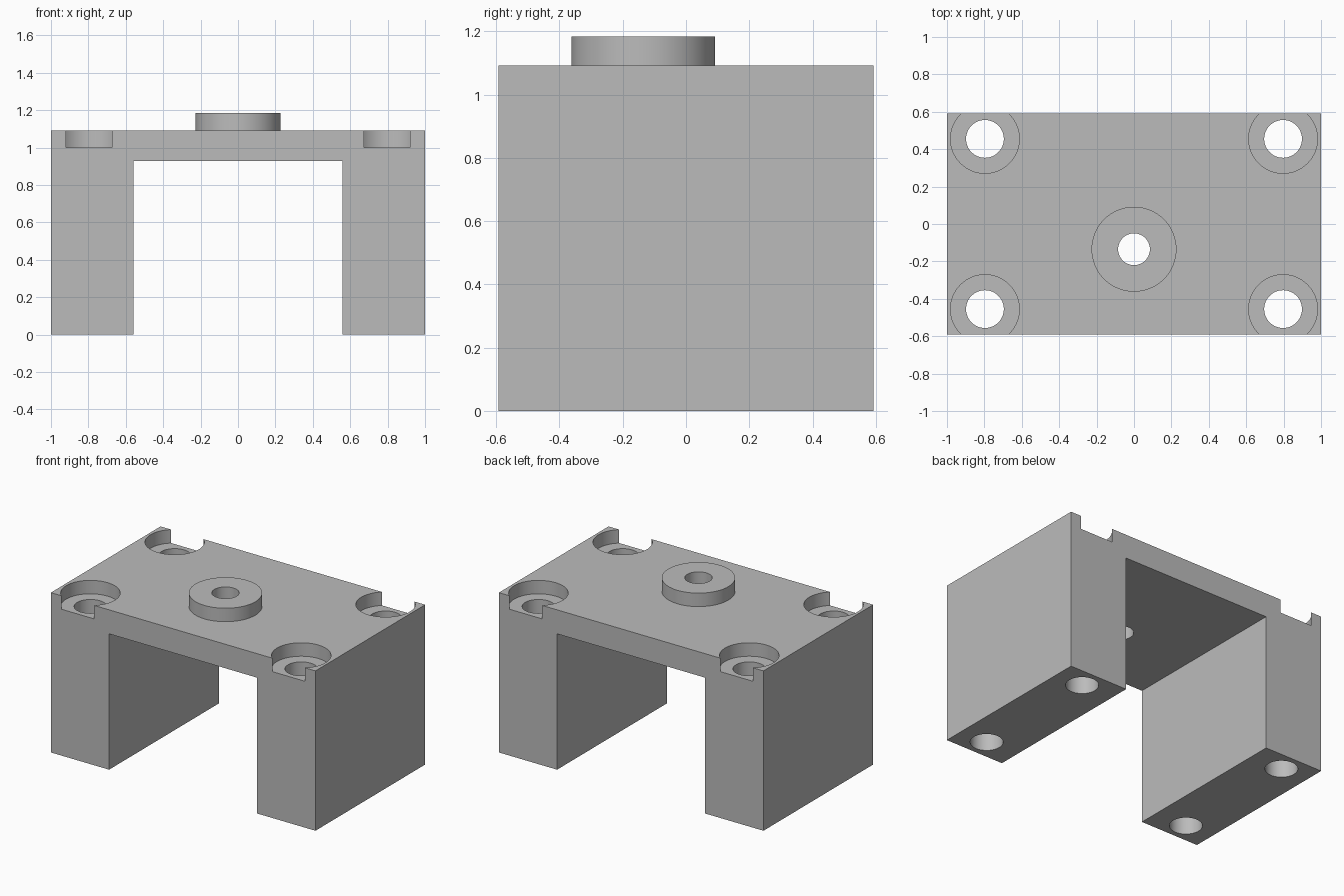
import bpy
import bmesh
import math

cube = bpy.data.objects.get("Cube")
if cube:
    bpy.data.objects.remove(cube, do_unlink=True)

HALF_DEPTH = 0.592
TOP, UNDERSIDE, BORE_FLOOR, BOSS_TOP = 1.092, 0.928, 1.0, 1.184
INNER_X = 0.56
BOLT_X, BOLT_Y = 0.797, 0.455
BOSS_Y = -0.135

grey = bpy.data.materials.new("plain grey")
grey.use_nodes = True
colour = (0.5, 0.5, 0.5, 1)
grey.diffuse_color = colour
grey.node_tree.nodes["Principled BSDF"].inputs["Base Color"].default_value = colour


def cylinder(name, x, y, radius, bottom, top):
    bpy.ops.mesh.primitive_cylinder_add(
        vertices=64, radius=radius, depth=top - bottom,
        location=(x, y, (bottom + top) / 2))
    obj = bpy.context.object
    obj.name = name
    obj.data.materials.append(grey)
    return obj


def combine(target, tool, operation):
    bpy.context.view_layer.objects.active = target
    mod = target.modifiers.new(tool.name, 'BOOLEAN')
    mod.operation = operation
    mod.solver = 'EXACT'
    mod.object = tool
    bpy.ops.object.modifier_apply(modifier=mod.name)
    bpy.data.objects.remove(tool, do_unlink=True)


# Bridge body: an arch profile extruded front to back
profile = [(-1, 0), (-INNER_X, 0), (-INNER_X, UNDERSIDE), (INNER_X, UNDERSIDE),
           (INNER_X, 0), (1, 0), (1, TOP), (-1, TOP)]
bm = bmesh.new()
front = bm.faces.new([bm.verts.new((x, -HALF_DEPTH, z)) for x, z in profile])
extruded = bmesh.ops.extrude_face_region(bm, geom=[front])["geom"]
bmesh.ops.translate(bm, vec=(0, 2 * HALF_DEPTH, 0),
                    verts=[v for v in extruded if isinstance(v, bmesh.types.BMVert)])
bmesh.ops.recalc_face_normals(bm, faces=bm.faces)
mesh = bpy.data.meshes.new("bridge_bracket")
bm.to_mesh(mesh)
bm.free()
mesh.materials.append(grey)
bracket = bpy.data.objects.new("bridge_bracket", mesh)
bpy.context.collection.objects.link(bracket)

# Raised boss with a through hole
combine(bracket, cylinder("boss", 0, BOSS_Y, 0.227, UNDERSIDE + 0.05, BOSS_TOP), 'UNION')
combine(bracket, cylinder("boss_hole", 0, BOSS_Y, 0.085, 0.8, 1.3), 'DIFFERENCE')

# Counterbored bolt holes down through each leg
for sx in (-1, 1):
    for sy in (-1, 1):
        x, y = sx * BOLT_X, sy * BOLT_Y
        combine(bracket, cylinder("counterbore", x, y, 0.184, BORE_FLOOR, 1.3), 'DIFFERENCE')
        combine(bracket, cylinder("bolt_hole", x, y, 0.101, -0.1, 1.3), 'DIFFERENCE')

# Smooth round walls, sharp corners
bpy.ops.object.select_all(action='DESELECT')
bracket.select_set(True)
bpy.context.view_layer.objects.active = bracket
bpy.ops.object.shade_smooth_by_angle(angle=math.radians(30))
